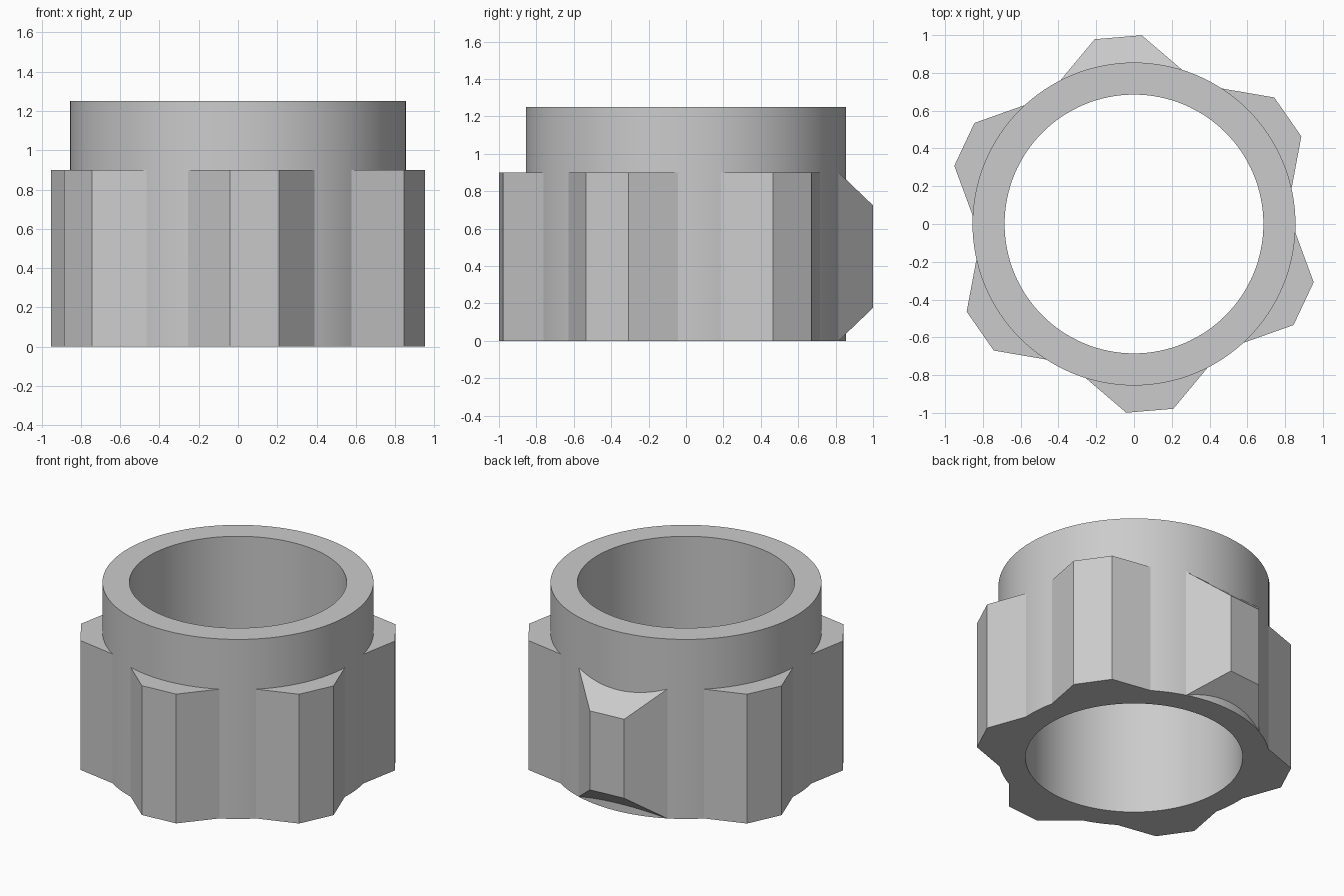
import bpy, bmesh
from math import radians, cos, sin, pi

cube = bpy.data.objects.get("Cube")
if cube:
    bpy.data.objects.remove(cube)

OUTER, INNER, HEIGHT = 0.855, 0.685, 1.25
LUG_HEIGHT, BEVEL = 0.9, 0.175
SIDES = 128

grey = bpy.data.materials.new("plain_grey")
grey.use_nodes = True
colour = (0.6, 0.6, 0.6, 1)
grey.diffuse_color = colour
grey.node_tree.nodes["Principled BSDF"].inputs["Base Color"].default_value = colour


def polar(radius, angle, z):
    return (radius * cos(angle), radius * sin(angle), z)


def make_object(name, bm):
    bmesh.ops.recalc_face_normals(bm, faces=bm.faces)
    mesh = bpy.data.meshes.new(name)
    bm.to_mesh(mesh)
    bm.free()
    mesh.materials.append(grey)
    obj = bpy.data.objects.new(name, mesh)
    bpy.context.collection.objects.link(obj)
    return obj


# Hollow collar: a rectangular section swept round the axis
bm = bmesh.new()
section = [(INNER, 0), (OUTER, 0), (OUTER, HEIGHT), (INNER, HEIGHT)]
rings = [[bm.verts.new(polar(r, 2 * pi * i / SIDES, z)) for r, z in section]
         for i in range(SIDES)]
for i, ring in enumerate(rings):
    following = rings[(i + 1) % SIDES]
    for j in range(4):
        k = (j + 1) % 4
        bm.faces.new((ring[j], following[j], following[k], ring[k]))
collar = make_object("fluted_collar", bm)


def add_lug(bm, centre, bevel):
    """Trapezoid grip lug, its outer face optionally bevelled at both ends."""
    corners = [(OUTER, -22.2, 0), (1, -7.2, bevel), (1, 7.2, bevel), (OUTER, 22.2, 0)]
    low, high = [], []
    for radius, offset, inset in corners:
        angle = radians(centre + offset)
        low.append(bm.verts.new(polar(radius, angle, inset)))
        high.append(bm.verts.new(polar(radius, angle, LUG_HEIGHT - inset)))
    bm.faces.new(low[::-1])
    bm.faces.new(high)
    for j in range(4):
        k = (j + 1) % 4
        bm.faces.new((low[j], low[k], high[k], high[j]))


# Six grip lugs, only the rear one bevelled
bm = bmesh.new()
for n in range(6):
    add_lug(bm, 94.85 + 60 * n, BEVEL if n == 0 else 0)
lugs = make_object("grip_lugs", bm)
lugs.hide_render = True

# Fuse the lugs into the collar
union = collar.modifiers.new("fuse_lugs", "BOOLEAN")
union.operation = "UNION"
union.solver = "EXACT"
union.object = lugs
bpy.ops.object.select_all(action="DESELECT")
collar.select_set(True)
bpy.context.view_layer.objects.active = collar
bpy.ops.object.modifier_apply(modifier=union.name)
bpy.data.objects.remove(lugs)
bpy.ops.object.shade_smooth_by_angle(angle=radians(30))
